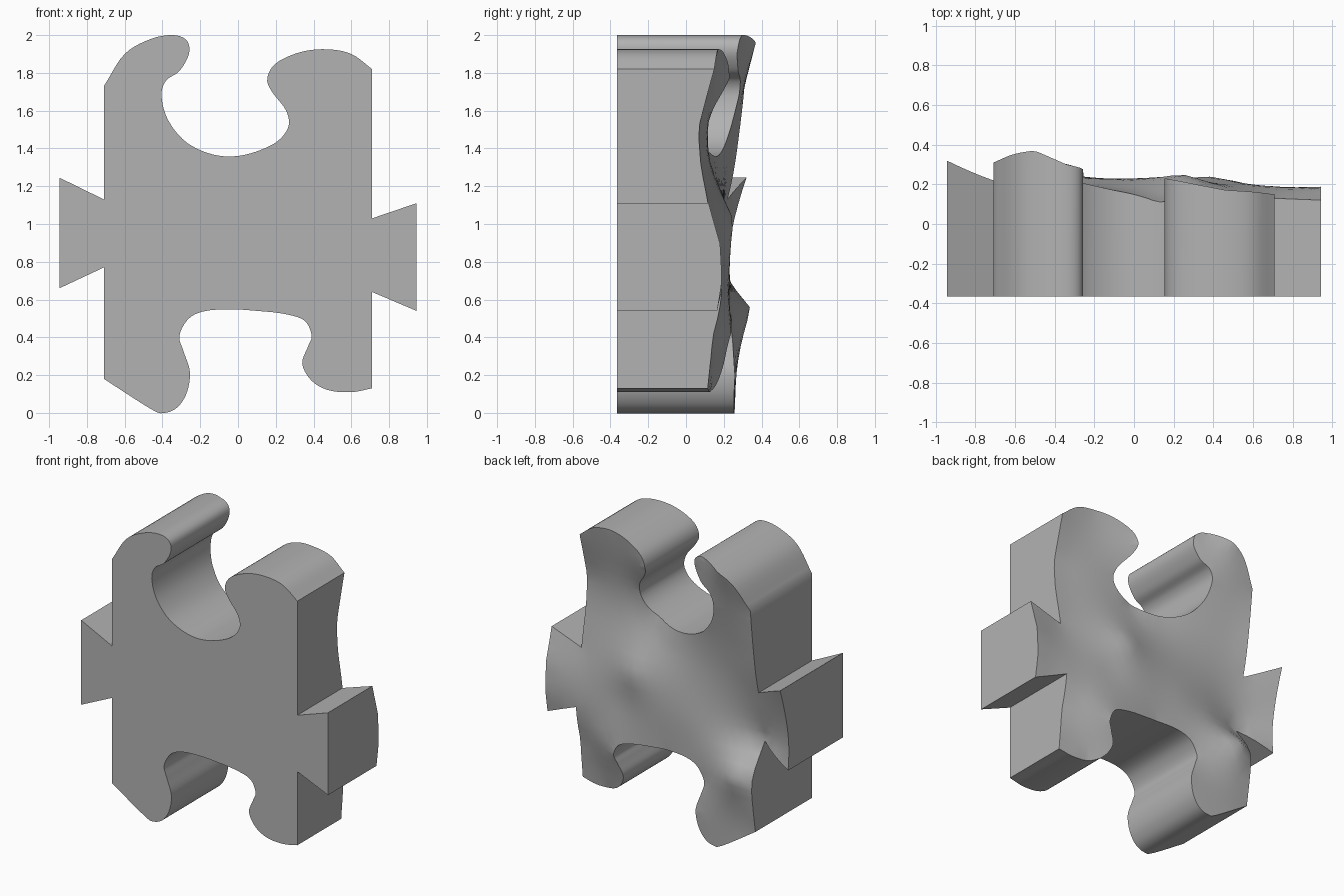
import bpy
import bmesh
from mathutils import Vector
from mathutils.geometry import delaunay_2d_cdt

FRONT = -0.365
STEPS = 5        # subdivisions of each curved span
GRID = 0.07      # spacing of the uneven rear surface

default_cube = bpy.data.objects.get("Cube")
if default_cube:
    bpy.data.objects.remove(default_cube, do_unlink=True)

# Outline runs, clockwise from the upper hook, as (x, z)
hook_socket_and_lobe = [
    (-.71, 1.73), (-.6, 1.9), (-.46, 1.98), (-.34, 2), (-.27, 1.97), (-.26, 1.9),
    (-.31, 1.81), (-.38, 1.76), (-.405, 1.68), (-.37, 1.55), (-.27, 1.43),
    (-.12, 1.365), (.03, 1.365), (.19, 1.425), (.265, 1.51), (.255, 1.6),
    (.18, 1.7), (.155, 1.77), (.2, 1.85), (.33, 1.91), (.47, 1.925), (.6, 1.9),
    (.71, 1.82)]
left_tab = [(.71, 1.03), (.945, 1.11), (.945, .54), (.71, .64)]
feet_and_arch = [
    (.71, .13), (.6, .11), (.48, .12), (.39, .17), (.34, .26), (.37, .35),
    (.39, .41), (.35, .49), (.24, .525), (.1, .54), (-.03, .548), (-.17, .54),
    (-.26, .5), (-.31, .41), (-.29, .33), (-.255, .22), (-.27, .11), (-.32, .03),
    (-.39, 0), (-.46, .02), (-.71, .18)]
right_tab = [(-.71, .77), (-.945, .66), (-.945, 1.245), (-.71, 1.13)]

# Depth of the rear surface at chosen spots, as (x, z, y)
rear_depths = [
    (-.71, 1.73, .31), (-.5, 1.96, .37), (-.34, 2, .3), (-.26, 1.9, .27),
    (-.4, 1.68, .28), (-.35, 1.52, .24), (-.1, 1.36, .17), (.12, 1.39, .11),
    (.27, 1.54, .12), (.155, 1.77, .23), (.46, 1.92, .17), (.71, 1.82, .15),
    (.71, 1.5, .065), (.71, 1.3, .08), (.71, 1.03, .13), (.945, 1.11, .12),
    (.945, .9, .18), (.945, .7, .19), (.945, .54, .165), (.71, .64, .19),
    (.71, .4, .14), (.71, .13, .115), (.5, .12, .13), (.34, .26, .2),
    (.38, .42, .24), (.5, .5, .22), (0, .55, .22), (-.3, .42, .24),
    (-.26, .2, .26), (-.39, 0, .255), (-.71, .18, .255), (-.71, .39, .287),
    (-.6, .56, .35), (-.71, .77, .15), (-.55, .74, .2), (-.945, .66, .233),
    (-.945, 1.245, .32), (-.71, 1.13, .22), (-.6, 1.4, .25), (.25, 1.02, .255),
    (0, 1, .22), (-.4, 1, .2), (.45, 1.2, .14), (.35, .8, .21), (-.2, .8, .23)]


def smooth_run(points):
    """Catmull-Rom curve through the points, sharp at both ends."""
    pts = [Vector(p) for p in points]
    pts = [2 * pts[0] - pts[1]] + pts + [2 * pts[-1] - pts[-2]]
    result = []
    for a, b, c, d in zip(pts, pts[1:], pts[2:], pts[3:]):
        for i in range(STEPS):
            t = i / STEPS
            result.append(b + 0.5 * t * (c - a + t * (2 * a - 5 * b + 4 * c - d
                                                      + t * (3 * (b - c) + d - a))))
    result.append(pts[-2])
    return result


def solve(matrix, values):
    """Gauss-Jordan elimination with row pivoting."""
    rows = [list(row) + [value] for row, value in zip(matrix, values)]
    for col in range(len(rows)):
        pivot = max(range(col, len(rows)), key=lambda r: abs(rows[r][col]))
        rows[col], rows[pivot] = rows[pivot], rows[col]
        lead = rows[col][col]
        rows[col] = [v / lead for v in rows[col]]
        for r, row in enumerate(rows):
            if r != col and row[col]:
                factor = row[col]
                rows[r] = [v - factor * w for v, w in zip(row, rows[col])]
    return [row[-1] for row in rows]


# Radial interpolation gives the rolling rear surface
centres = [Vector((x, z)) for x, z, y in rear_depths]
weights = solve([[(a - b).length for b in centres] for a in centres],
                [y for x, z, y in rear_depths])


def rear_depth(point):
    return sum(w * (point - c).length for w, c in zip(weights, centres))


# Closed outline and the grid points that lie clear of it
outline = (smooth_run(hook_socket_and_lobe) + [Vector(p) for p in left_tab]
           + smooth_run(feet_and_arch) + [Vector(p) for p in right_tab])
edge_points = []
for a, b in zip(outline, outline[1:] + outline[:1]):
    pieces = max(1, round((b - a).length / GRID))
    edge_points += [a.lerp(b, i / pieces) for i in range(pieces)]
count = len(edge_points)

inner_points = []
for row in range(int(2 / GRID) + 1):
    for col in range(int(2 / GRID) + 1):
        shift = GRID / 2 if row % 2 else 0
        p = Vector((-1 + shift + col * GRID, row * GRID))
        if min((p - e).length for e in edge_points) > GRID / 2:
            inner_points.append(p)

edges = [(i, (i + 1) % count) for i in range(count)]
flat, _, triangles, origins, _, _ = delaunay_2d_cdt(
    edge_points + inner_points, edges, [], 1, 1e-6)

# Solid block: flat front, straight walls, uneven rear
bm = bmesh.new()
rear = [bm.verts.new((p.x, rear_depth(p), p.y)) for p in flat]
front = [bm.verts.new((p.x, FRONT, p.y)) for p in edge_points]
rim = {}
for index, sources in enumerate(origins):
    for source in sources:
        rim[source] = rear[index]
for triangle in triangles:
    bm.faces.new([rear[i] for i in triangle])
for i, j in edges:
    bm.faces.new((front[i], front[j], rim[j], rim[i]))
bm.faces.new(front)
bmesh.ops.delete(bm, geom=[v for v in bm.verts if not v.link_faces], context='VERTS')
bmesh.ops.recalc_face_normals(bm, faces=bm.faces)
mesh = bpy.data.meshes.new("interlocking_block")
bm.to_mesh(mesh)
bm.free()

block = bpy.data.objects.new("interlocking_block", mesh)
bpy.context.collection.objects.link(block)

# Plain grey finish
grey = bpy.data.materials.new("plain_grey")
grey.use_nodes = True
colour = (0.45, 0.45, 0.45, 1)
grey.diffuse_color = colour
grey.node_tree.nodes["Principled BSDF"].inputs["Base Color"].default_value = colour
mesh.materials.append(grey)

bpy.ops.object.select_all(action='DESELECT')
block.select_set(True)
bpy.context.view_layer.objects.active = block
bpy.ops.object.shade_smooth_by_angle(angle=0.6)
